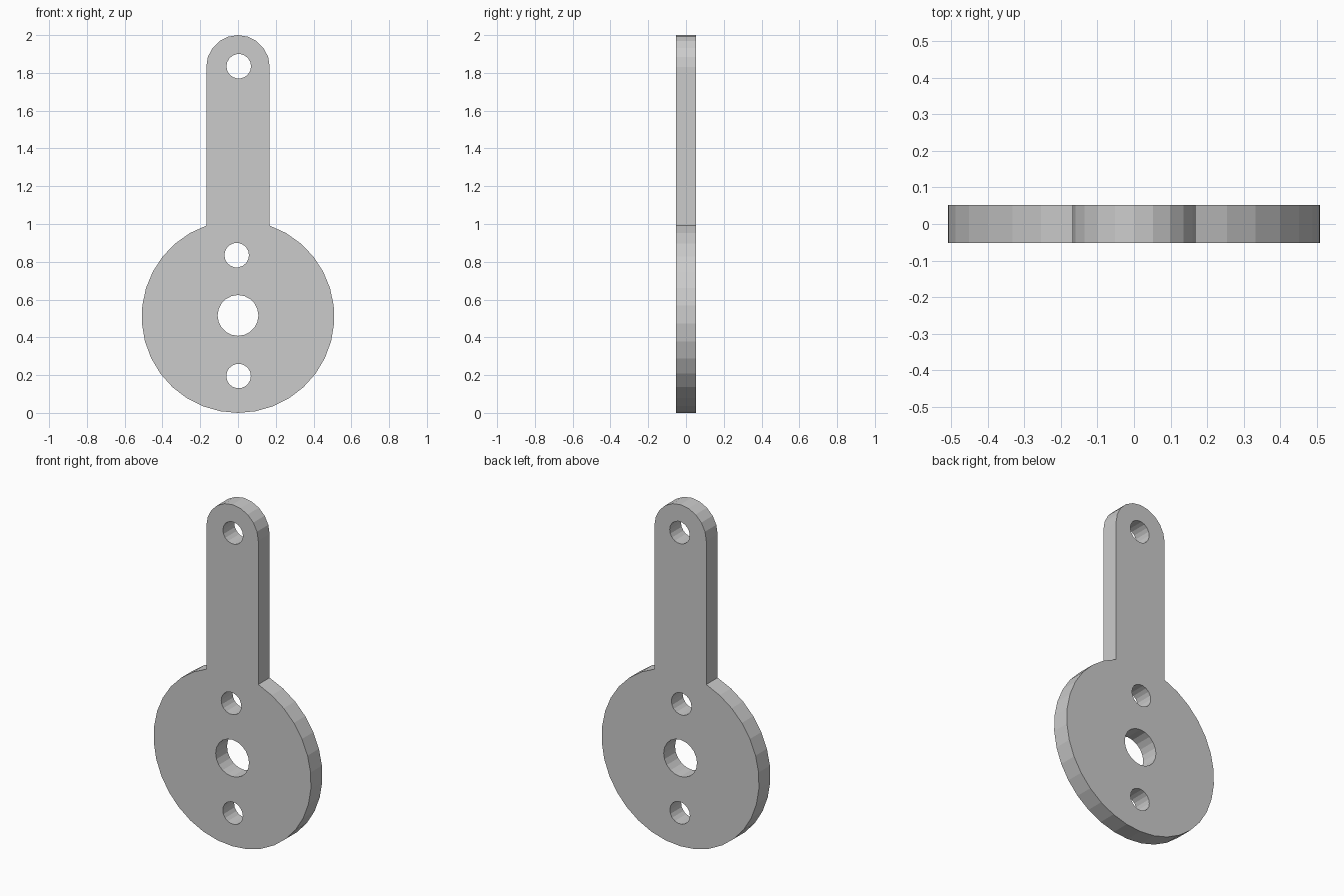
import bpy
from math import cos, sin, asin, pi

if "Cube" in bpy.data.objects:
    bpy.data.objects.remove(bpy.data.objects["Cube"])

HALF_THICK = 0.0525
DISC_R, DISC_Z = 0.51, 0.51
ARM_R = 0.168


def arc(cx, cz, r, start, end, steps):
    """Points along an arc, both ends included."""
    return [(cx + r * cos(start + (end - start) * i / steps),
             cz + r * sin(start + (end - start) * i / steps))
            for i in range(steps + 1)]


def add_loop(curve, points):
    """Closed straight-sided loop in the profile."""
    s = curve.splines.new('POLY')
    s.points.add(len(points) - 1)
    for p, (x, z) in zip(s.points, points):
        p.co = (x, z, 0, 1)
    s.use_cyclic_u = True


profile = bpy.data.curves.new("lever_plate", 'CURVE')
profile.dimensions = '2D'
profile.fill_mode = 'BOTH'
profile.extrude = HALF_THICK

# Outline: round arm end, then the disc from left junction round to the right
a = pi / 2 - asin(ARM_R / DISC_R)
outline = arc(0, 2 - ARM_R, ARM_R, 0, pi, 10)
outline += arc(0, DISC_Z, DISC_R, pi - a, 2 * pi + a, 30)
add_loop(profile, outline)

# Centre bore and three pin holes
for x, z, r, sides in ((0, 0.516, 0.108, 20), (0.004, 1.835, 0.065, 18),
                       (-0.007, 0.835, 0.065, 18), (0.003, 0.195, 0.065, 18)):
    add_loop(profile, arc(x, z, r, 0, 2 * pi, sides)[:-1])

# Stand the plate upright and turn it into a mesh
plate = bpy.data.objects.new("lever_plate", profile)
bpy.context.collection.objects.link(plate)
plate.rotation_euler.x = pi / 2
bpy.context.view_layer.objects.active = plate
plate.select_set(True)
bpy.ops.object.convert(target='MESH')
plate = bpy.context.object
plate.name = "lever_plate"
bpy.ops.object.mode_set(mode='EDIT')
bpy.ops.mesh.select_all(action='SELECT')
bpy.ops.mesh.remove_doubles(threshold=0.0005)
bpy.ops.mesh.normals_make_consistent(inside=False)
bpy.ops.object.mode_set(mode='OBJECT')
bpy.ops.object.shade_flat()
